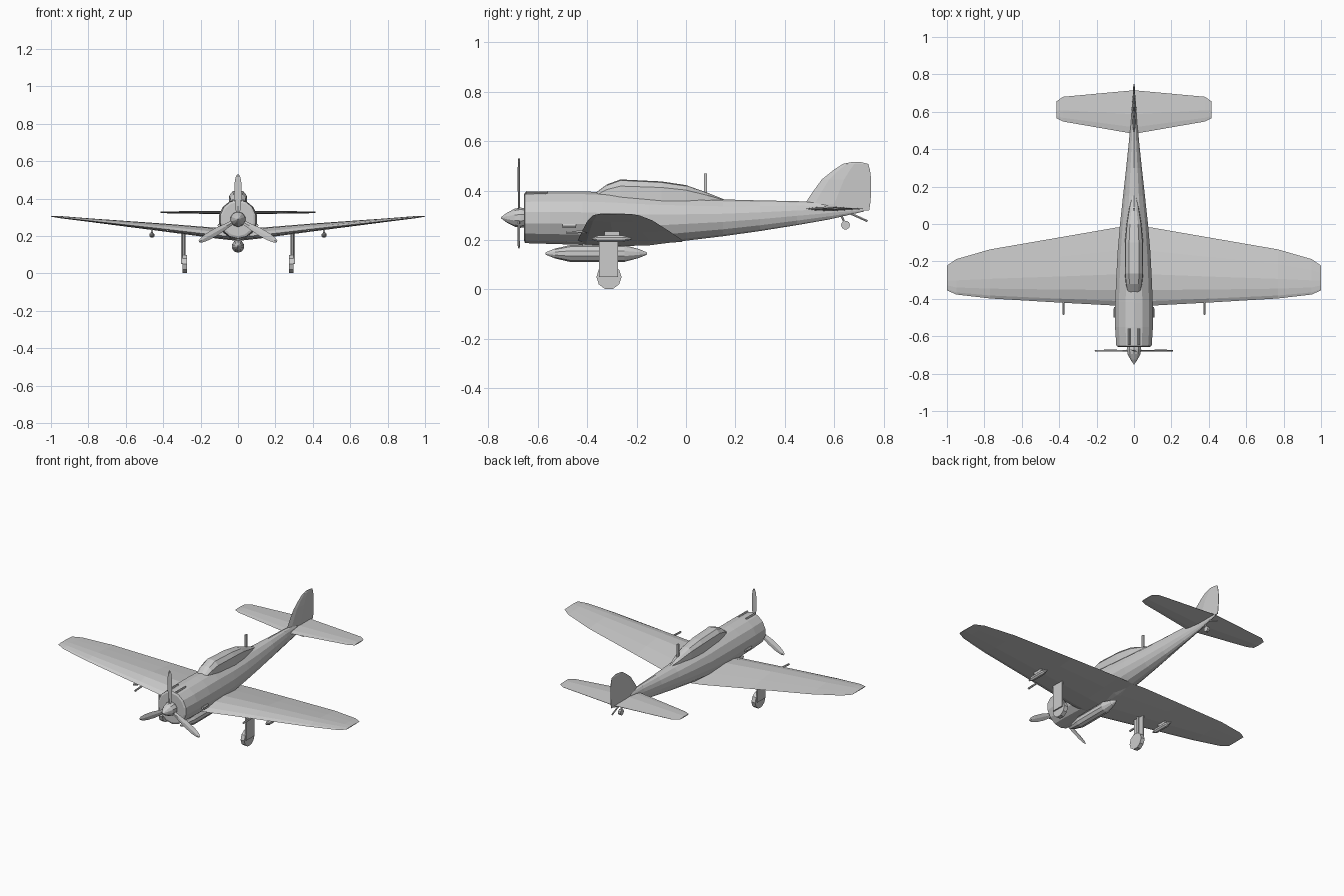
import bpy, bmesh, math
from mathutils import Vector

if "Cube" in bpy.data.objects:
    bpy.data.objects.remove(bpy.data.objects["Cube"])


def make_object(name, bm):
    bmesh.ops.recalc_face_normals(bm, faces=bm.faces)
    me = bpy.data.meshes.new(name)
    bm.to_mesh(me)
    bm.free()
    ob = bpy.data.objects.new(name, me)
    bpy.context.collection.objects.link(ob)
    return ob


def loft(name, rings):
    """Skin a list of closed point rings and cap both ends."""
    bm = bmesh.new()
    rows = [[bm.verts.new(p) for p in r] for r in rings]
    n = len(rows[0])
    for a, b in zip(rows, rows[1:]):
        for i in range(n):
            j = (i + 1) % n
            bm.faces.new((a[i], a[j], b[j], b[i]))
    bm.faces.new(rows[0])
    bm.faces.new(rows[-1])
    return make_object(name, bm)


def oval(x, y, z, rx, rz, n):
    return [(x + rx * math.cos(math.tau * (i + .5) / n), y,
             z + rz * math.sin(math.tau * (i + .5) / n)) for i in range(n)]


def body(name, x, z, profile, n):
    """Round body along y from (y, radius) pairs."""
    return loft(name, [oval(x, y, z, r, r, n) for y, r in profile])


def rod(name, a, b, r, n=6):
    a, b = Vector(a), Vector(b)
    q = (b - a).to_track_quat('Z', 'Y')
    return loft(name, [[p + q @ Vector((r * math.cos(math.tau * i / n),
                        r * math.sin(math.tau * i / n), 0)) for i in range(n)]
                       for p in (a, b)])


def box(name, x, y, z):
    return loft(name, [[(x[0], yy, z[0]), (x[1], yy, z[0]),
                        (x[1], yy, z[1]), (x[0], yy, z[1])] for yy in y])


FOIL = [(0, 0), (.06, .45), (.2, .9), (.4, 1), (.7, .55), (1, 0),
        (.7, -.25), (.35, -.45), (.08, -.3)]
LENS = [(0, 0), (.15, .6), (.45, 1), (1, .1), (1, -.1), (.45, -1), (.15, -.6)]


def wing(name, stations, shape):
    """Full-span surface from half stations (x, leading y, trailing y, z, thickness)."""
    full = [(-x, *rest) for x, *rest in reversed(stations) if x > 0] + stations
    return loft(name, [[(x, le + (te - le) * c, z + t * h) for c, h in shape]
                       for x, le, te, z, t in full])


# fuselage with cowling: y, half width, bottom, top
hull = [(-.657, .086, .20, .382), (-.652, .097, .187, .393), (-.55, .104, .184, .396),
        (-.42, .103, .18, .396), (-.3, .098, .174, .393), (-.15, .09, .178, .382),
        (0, .077, .197, .372), (.15, .06, .215, .364), (.3, .043, .236, .36),
        (.45, .027, .26, .357), (.58, .016, .283, .35), (.72, .004, .315, .33)]
loft("fuselage", [oval(0, y, (b + t) / 2, w, (t - b) / 2, 14) for y, w, b, t in hull])

# canopy: y, bottom half width, top half width, top height
canopy = [(-.365, .035, .02, .392), (-.32, .045, .024, .425), (-.265, .05, .027, .445),
          (-.1, .049, .026, .437), (0, .04, .022, .422), (.09, .025, .012, .39),
          (.155, .008, .004, .364)]
rings = []
for y, w, u, t in canopy:
    s = .355
    m = s + (t - s) * .7
    rings.append([(-w, y, s), (-w * .93, y, m), (-u, y, t - .004), (0, y, t),
                  (u, y, t - .004), (w * .93, y, m), (w, y, s)])
loft("canopy", rings)
box("antenna_mast", (-.005, .005), (.072, .086), (.36, .47))

# wings and tail surfaces
wing("main_wing", [(0, -.437, -.012, .193, .042), (.1, -.436, -.02, .203, .04),
                   (.4, -.42, -.072, .238, .029), (.77, -.398, -.136, .279, .014),
                   (.95, -.377, -.188, .299, .008), (1, -.355, -.222, .305, .003)], FOIL)
wing("tailplane", [(0, .482, .715, .326, .01), (.38, .548, .68, .327, .005),
                   (.415, .565, .655, .327, .003)], LENS)
fin = [(.32, .49, .742, .014), (.345, .48, .746, .014), (.39, .51, .75, .012),
       (.445, .55, .75, .01), (.485, .6, .745, .007), (.508, .636, .738, .005),
       (.515, .67, .71, .003)]
loft("tail_fin", [[(t * h, le + (te - le) * c, z) for c, h in LENS]
                  for z, le, te, t in fin])

# spinner and three propeller blades
PZ = .29
body("spinner", 0, PZ, [(-.75, .002), (-.725, .02), (-.695, .036), (-.67, .041),
                        (-.65, .038)], 10)
for k in range(3):
    a = math.radians(90 + 120 * k)
    out = Vector((math.cos(a), 0, math.sin(a)))
    side = Vector((-math.sin(a), .25, math.cos(a)))
    blade = []
    for d, w in [(.02, .01), (.07, .014), (.13, .02), (.19, .019), (.225, .013), (.24, .005)]:
        c = Vector((0, -.677, PZ)) + out * d
        n = Vector((0, .004, 0))
        blade.append([c - side * w, c - n, c + side * w, c + n])
    loft("propeller_blade", blade)

# belly tank
body("belly_tank", 0, .145, [(-.57, .004), (-.53, .02), (-.47, .034), (-.25, .034),
                             (-.19, .018), (-.157, .004)], 10)
box("tank_mount", (-.012, .012), (-.42, -.28), (.15, .2))

# paired parts
for s in (-1, 1):
    rod("cowl_gun", (s * .026, -.648, .392), (s * .026, -.56, .392), .006)
    rod("wing_gun", (s * .377, -.485, .23), (s * .377, -.38, .235), .006)
    rod("exhaust_stub", (s * .101, -.5, .256), (s * .099, -.445, .256), .009)
    body("wing_bomb", s * .46, .205, [(-.38, .004), (-.35, .015), (-.26, .015),
                                      (-.22, .004)], 8)
    box("bomb_mount", (s * .46 - .005, s * .46 + .005), (-.33, -.27), (.21, .245))
    rod("main_wheel", (s * .272, -.312, .05), (s * .298, -.312, .05), .051, 10)
    rod("gear_strut", (s * .29, -.312, .05), (s * .29, -.312, .22), .008)
    box("gear_door", (s * .297, s * .306), (-.353, -.275), (.05, .215))

# tail wheel and arrestor hook
rod("tail_wheel_strut", (0, .625, .31), (0, .645, .262), .005)
rod("tail_wheel", (-.008, .646, .26), (.008, .646, .26), .018, 10)
rod("tail_hook", (0, .655, .312), (0, .735, .276), .005)
